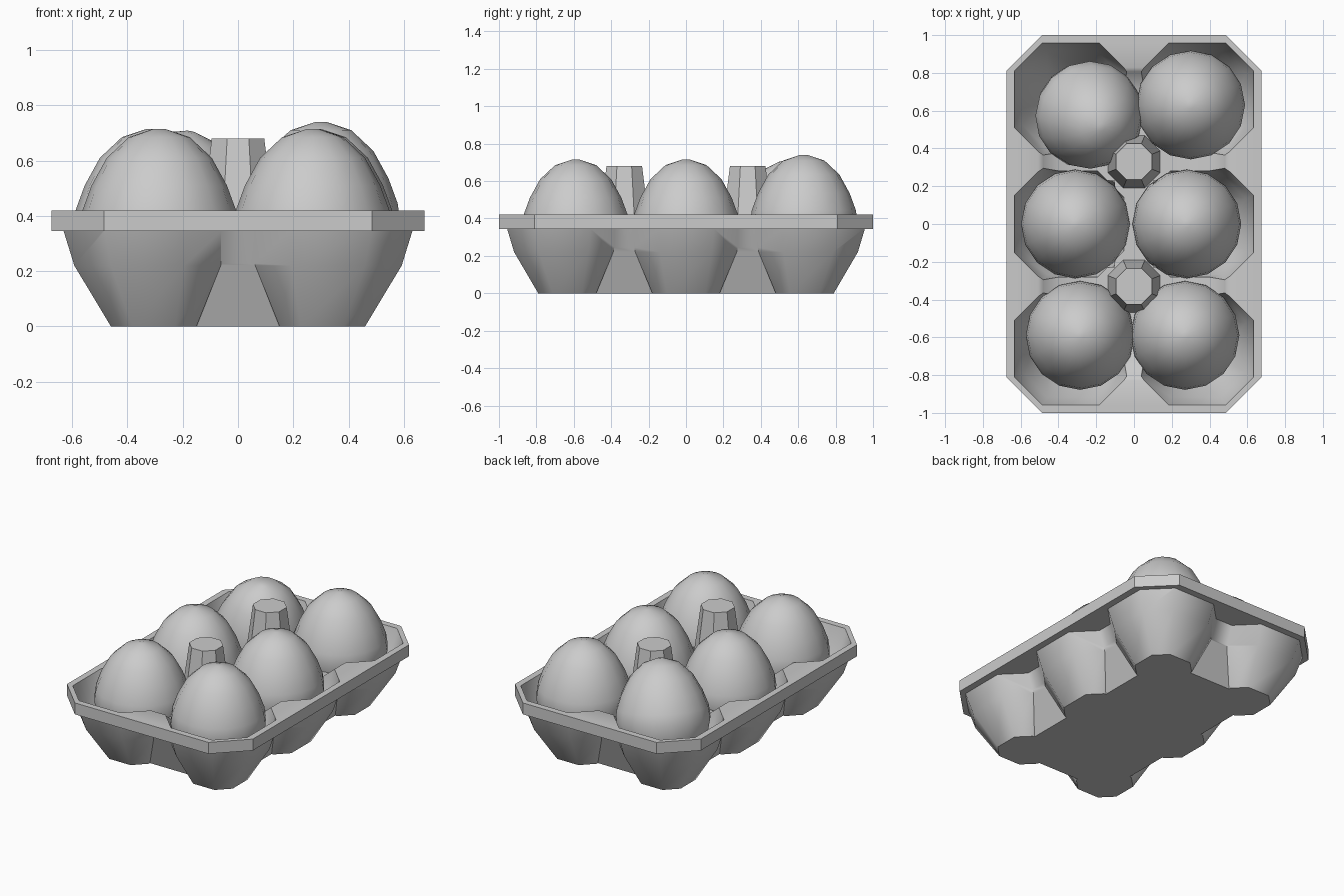
import bpy, bmesh, math
from mathutils import Matrix, Vector

if "Cube" in bpy.data.objects:
    bpy.data.objects.remove(bpy.data.objects["Cube"])

grey = bpy.data.materials.new("plain_grey")
grey.use_nodes = True
colour = (0.6, 0.6, 0.6, 1)
grey.diffuse_color = colour
grey.node_tree.nodes["Principled BSDF"].inputs["Base Color"].default_value = colour


def loft(name, rings):
    """Closed solid through a stack of rings, listed from bottom to top."""
    bm = bmesh.new()
    loops = [[bm.verts.new(p) for p in ring] for ring in rings]
    n = len(loops[0])
    for low, high in zip(loops, loops[1:]):
        for i in range(n):
            j = (i + 1) % n
            bm.faces.new((low[i], low[j], high[j], high[i]))
    bm.faces.new(loops[0][::-1])
    bm.faces.new(loops[-1])
    bmesh.ops.recalc_face_normals(bm, faces=bm.faces)
    mesh = bpy.data.meshes.new(name)
    bm.to_mesh(mesh)
    bm.free()
    mesh.materials.append(grey)
    obj = bpy.data.objects.new(name, mesh)
    bpy.context.collection.objects.link(obj)
    return obj


def octagon(cx, cy, hx, hy, z, cut):
    """Rectangle with chamfered corners, anticlockwise."""
    a, b = hx - cut, hy - cut
    return [(cx + x, cy + y, z) for x, y in
            ((hx, -b), (hx, b), (a, hy), (-a, hy), (-hx, b), (-hx, -b), (-a, -hy), (a, -hy))]


def box_ring(hx, hy, z):
    return [(hx, -hy, z), (hx, hy, z), (-hx, hy, z), (-hx, -hy, z)]


def combine(target, tool, operation):
    mod = target.modifiers.new("combine", "BOOLEAN")
    mod.operation = operation
    mod.solver = "EXACT"
    mod.object = tool
    bpy.context.view_layer.objects.active = target
    bpy.ops.object.modifier_apply(modifier=mod.name)
    bpy.data.objects.remove(tool)


def smooth(obj, degrees):
    bpy.ops.object.select_all(action="DESELECT")
    obj.select_set(True)
    bpy.context.view_layer.objects.active = obj
    bpy.ops.object.shade_smooth_by_angle(angle=math.radians(degrees))


def cup(name, sx, sy, sections):
    """Tapering cup: its centre leans towards the tray middle at the floor."""
    rings = []
    for z, half, lean in sections:
        hy = half + (0.025 * lean if sy == 0 else 0)
        rings.append(octagon(sx * (0.335 - 0.03 * lean), sy * (0.66 - 0.025 * lean),
                             half, hy, z, half / 2))
    return loft(name, rings)


# Tray: rim slab and recessed core
tray = loft("egg_tray", [octagon(0, 0, 0.675, 1, z, 0.19) for z in (0.345, 0.42)])
combine(tray, loft("core", [box_ring(0.37, 0.7, 0), box_ring(0.52, 0.85, 0.39)]), "UNION")

# Six cups outside, then their hollows
places = [(sx, sy) for sy in (-1, 0, 1) for sx in (-1, 1)]
for sx, sy in places:
    combine(tray, cup("cup", sx, sy, [(0, 0.155, 1), (0.22, 0.265, 0.25), (0.38, 0.307, 0)]), "UNION")
for sx, sy in places:
    combine(tray, cup("hollow", sx, sy, [(0.04, 0.15, 1), (0.26, 0.262, 0.2), (0.44, 0.304, 0)]), "DIFFERENCE")

# Lowered ridges between the cups
combine(tray, loft("long_dip", [box_ring(0.1, 0.72, 0.33), box_ring(0.1, 0.84, 0.43)]), "DIFFERENCE")
for y in (-0.33, 0.33):
    dip = loft("cross_dip", [box_ring(0.4, 0.1, 0.33), box_ring(0.52, 0.1, 0.43)])
    dip.data.transform(Matrix.Translation((0, y, 0)))
    combine(tray, dip, "DIFFERENCE")

# Two tapering posts
for y in (-0.33, 0.33):
    post = loft("post", [octagon(0, y, h, h, z, h * 0.586) for h, z in ((0.155, 0.2), (0.095, 0.68))])
    combine(tray, post, "UNION")
smooth(tray, 44)

# Eggs: radius and height pairs, turned around z
profile = [(0.03, 0.062), (0.13, 0.085), (0.21, 0.15), (0.265, 0.25), (0.288, 0.35),
           (0.278, 0.42), (0.245, 0.51), (0.19, 0.61), (0.11, 0.685), (0.02, 0.715)]
SIDES = 16


def egg(name, x, y, lift=0, tilt=0):
    rings = [[(r * math.cos(math.tau * i / SIDES), r * math.sin(math.tau * i / SIDES), z - 0.37)
              for i in range(SIDES)] for r, z in profile]
    obj = loft(name, rings)
    turn = Matrix.Rotation(math.radians(tilt), 4, Vector((1, 1, 0)))
    obj.data.transform(Matrix.Translation((x, y, 0.37 + lift)) @ turn)
    smooth(obj, 60)


egg("egg_front_right", -0.285, -0.59)
egg("egg_front_left", 0.27, -0.59)
egg("egg_middle_right", -0.31, 0)
egg("egg_middle_left", 0.28, 0)
egg("egg_back_right", -0.235, 0.575, 0, 15)
egg("egg_back_left", 0.3, 0.63, 0.025)
